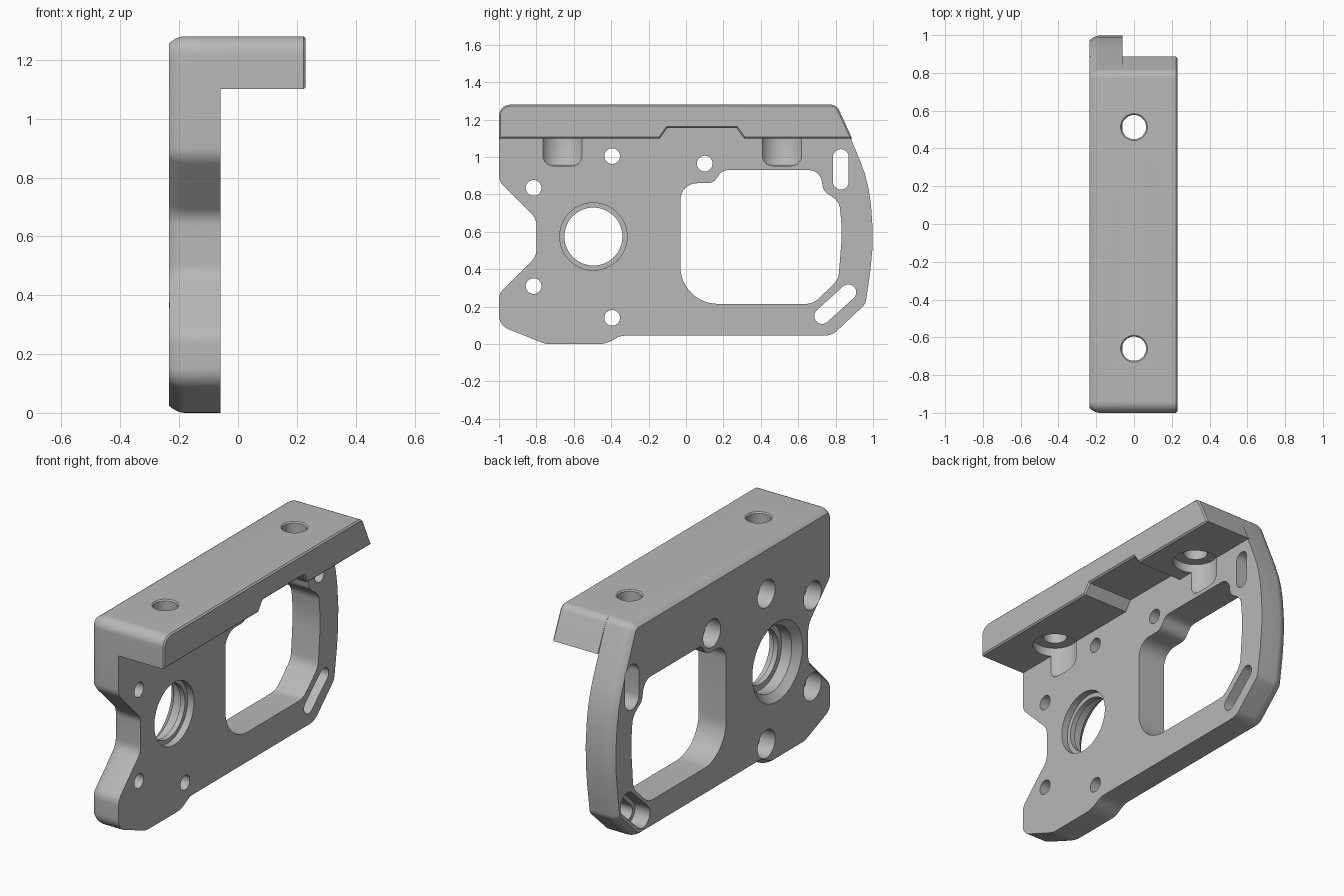
import bpy, bmesh, math
from mathutils import Vector

cube = bpy.data.objects.get("Cube")
if cube:
    bpy.data.objects.remove(cube, do_unlink=True)

metal = bpy.data.materials.new("plain_grey_metal")
metal.use_nodes = True
grey = (0.48, 0.48, 0.48, 1)
metal.diffuse_color = grey
metal.node_tree.nodes["Principled BSDF"].inputs["Base Color"].default_value = grey


def rounded(points):
    """Closed loop from (u, v, radius) corners, each turned into an arc."""
    loop = []
    for i, (u, v, r) in enumerate(points):
        p = Vector((u, v))
        if r == 0:
            loop.append(p)
            continue
        a = (Vector(points[i - 1][:2]) - p).normalized()
        b = (Vector(points[(i + 1) % len(points)][:2]) - p).normalized()
        half = a.angle(b) / 2
        centre = p + (a + b).normalized() * (r / math.sin(half))
        start = p + a * (r / math.tan(half)) - centre
        sweep = math.pi - 2 * half
        turn = -1 if a.cross(b) > 0 else 1
        steps = max(3, round(sweep / 0.13))
        for k in range(steps + 1):
            t = turn * sweep * k / steps
            c, s = math.cos(t), math.sin(t)
            loop.append(centre + Vector((start.x * c - start.y * s, start.x * s + start.y * c)))
    return loop


def inset(loop, d):
    """Shift a counter-clockwise loop inwards."""
    out = []
    for i, p in enumerate(loop):
        a = (p - loop[i - 1]).normalized()
        b = (loop[(i + 1) % len(loop)] - p).normalized()
        n = Vector((-a.y - b.y, a.x + b.x)).normalized()
        out.append(p + n * (d / max(0.5, n.dot(Vector((-a.y, a.x))))))
    return out


def capsule(a, b, r, n=16):
    """Slot loop around the segment a-b; a circle when a equals b."""
    a, b = Vector(a), Vector(b)
    d = b - a
    base = math.atan2(d.y, d.x) + math.pi / 2
    loop = []
    for end, first in ((a, base), (b, base + math.pi)):
        for k in range(n + 1 if d.length else n):
            t = first + math.pi * k / n
            loop.append(end + Vector((math.cos(t), math.sin(t))) * r)
    return loop


def loft(name, rings, axis="x"):
    """Closed solid through (position along axis, loop) rings."""
    bm = bmesh.new()
    rows = []
    for t, loop in rings:
        rows.append([bm.verts.new((t, p.x, p.y) if axis == "x" else (p.x, p.y, t)) for p in loop])
    n = len(rows[0])
    for lo, hi in zip(rows, rows[1:]):
        for i in range(n):
            j = (i + 1) % n
            bm.faces.new((lo[i], lo[j], hi[j], hi[i]))
    bm.faces.new(rows[0])
    bm.faces.new(rows[-1])
    bmesh.ops.recalc_face_normals(bm, faces=bm.faces)
    mesh = bpy.data.meshes.new(name)
    bm.to_mesh(mesh)
    bm.free()
    obj = bpy.data.objects.new(name, mesh)
    bpy.context.collection.objects.link(obj)
    mesh.materials.append(metal)
    return obj


def cut(target, cutters):
    bpy.context.view_layer.objects.active = target
    for cutter in cutters:
        cutter.hide_render = True
        mod = target.modifiers.new("cut", "BOOLEAN")
        mod.operation, mod.solver, mod.object = "DIFFERENCE", "EXACT", cutter
        bpy.ops.object.modifier_apply(modifier=mod.name)


LEFT, RIGHT, TOP = -0.06, -0.235, 1.28   # plate faces and flange top

# side plate, with its outer rim rounded over
outline = rounded([
    (-1, .1, .08), (-.75, 0, .12), (-.43, 0, .15), (-.35, .045, .1),
    (.78, .045, .1), (.96, .215, .06), (1.01, .56, 1.4), (.973, .88, .8),
    (.805, TOP, .05), (-1, TOP, .06), (-1, .87, .08), (-.8, .67, .08),
    (-.8, .47, .08), (-1, .27, .08)])
rim = [(LEFT, outline)]
for k in range(6):
    t = k / 5
    rim.append((-.18 + (RIGHT + .18) * t, inset(outline, .025 * t * t)))
plate = loft("side_plate", rim)

# top flange with a shallow relief under its middle
ledge = rounded([
    (-1, 1.1, 0), (-.14, 1.1, 0), (-.1, 1.155, 0), (.27, 1.155, 0),
    (.31, 1.1, 0), (.888, 1.1, 0), (.805, TOP, .05), (-1, TOP, .06)])
flange = loft("top_flange", [(LEFT, ledge), (.222, ledge), (.23, inset(ledge, .008))])

# large window
window = rounded([
    (-.03, .215, .2), (.68, .215, .1), (.815, .345, .1), (.835, .6, .6),
    (.82, .76, .08), (.735, .82, .05), (.715, .93, .07), (.195, .93, .06),
    (.145, .86, .06), (-.03, .86, .09)])
side_cutters = [loft("window_cutter", [(-.3, window), (0, window)])]

# stepped bearing bore
bore = [(-.245, .238), (-.195, .188), (-.13, .188), (-.13, .155),
        (-.1, .155), (-.1, .18), (-.04, .18)]
centre = (-.495, .575)
side_cutters.append(loft("bore_cutter", [(x, capsule(centre, centre, r, 32)) for x, r in bore]))

# counterbored screw holes and slots
spots = [(p, p, .08) for p in ((-.815, .835), (-.815, .31), (-.395, 1.005), (-.395, .14), (.1, .965))]
spots += [((.828, .868), (.828, 1.0), .064), ((.728, .15), (.868, .277), .064)]
for a, b, wide in spots:
    steps = ((-.26, wide), (-.14, wide), (-.14, .042), (-.03, .042))
    side_cutters.append(loft("screw_cutter", [(x, capsule(a, b, r)) for x, r in steps]))

# vertical mounting holes, with head clearance running down into the plate
vertical = [(.953, .08), (.96, .1), (.975, .112), (.995, .12), (1.15, .12),
            (1.15, .064), (1.273, .064), (1.29, .081)]
mount_cutters = []
for y in (-.66, .513):
    mount_cutters.append(loft("mount_cutter",
                              [(z, capsule((0, y), (0, y), r, 24)) for z, r in vertical], "z"))

cut(plate, side_cutters + mount_cutters)
cut(flange, mount_cutters)
for helper in side_cutters + mount_cutters:
    bpy.data.objects.remove(helper, do_unlink=True)

# smooth curves, crisp edges
for obj in (plate, flange):
    bpy.ops.object.select_all(action="DESELECT")
    obj.select_set(True)
    bpy.context.view_layer.objects.active = obj
    bpy.ops.object.shade_smooth_by_angle(angle=math.radians(25))
